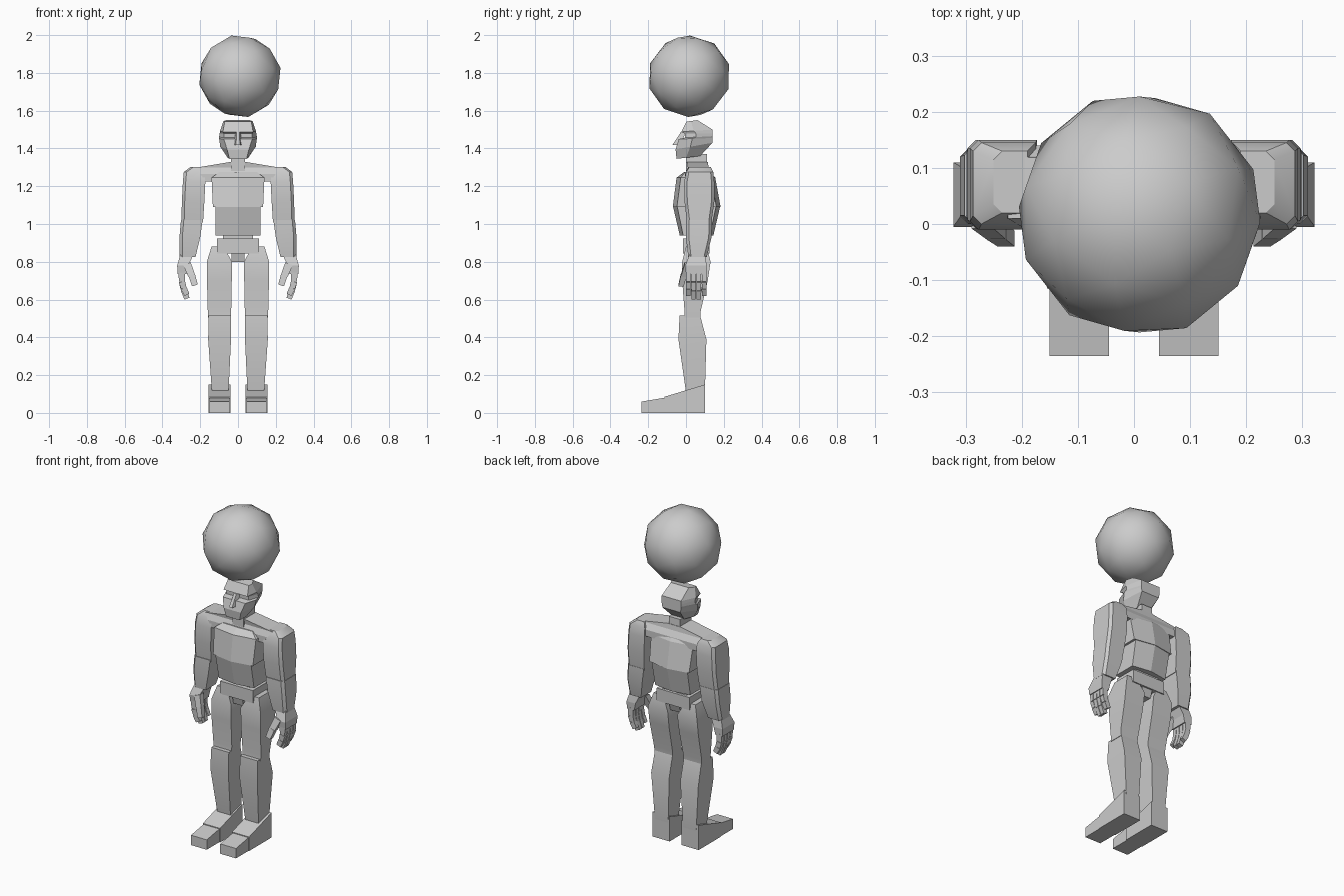
import bpy, bmesh, math
from mathutils import Vector, Matrix

grey = bpy.data.materials.new("plain grey")
grey.diffuse_color = (0.6, 0.6, 0.6, 1)


def finish(name, bm, angle=30):
    bmesh.ops.recalc_face_normals(bm, faces=bm.faces)
    me = bpy.data.meshes.new(name)
    bm.to_mesh(me)
    bm.free()
    me.materials.append(grey)
    ob = bpy.data.objects.new(name, me)
    bpy.context.collection.objects.link(ob)
    bpy.ops.object.select_all(action='DESELECT')
    ob.select_set(True)
    bpy.context.view_layer.objects.active = ob
    if angle:
        bpy.ops.object.shade_smooth_by_angle(angle=math.radians(angle))
    return ob


def loft(name, rings, angle=30):
    """Skin a list of point rings and cap both ends."""
    bm = bmesh.new()
    vs = [[bm.verts.new(p) for p in r] for r in rings]
    n = len(vs[0])
    for a, b in zip(vs, vs[1:]):
        for i in range(n):
            j = (i + 1) % n
            bm.faces.new((a[i], a[j], b[j], b[i]))
    bm.faces.new(vs[0][::-1])
    bm.faces.new(vs[-1])
    return finish(name, bm, angle)


def rect(z, x0, x1, y0, y1):
    return [(x0, y0, z), (x1, y0, z), (x1, y1, z), (x0, y1, z)]


def arm_ring(z, x0, x1, y0, y1, c=0.015):
    # outer edge chamfered, inner edge square
    return [(x0, y0, z), (x1 - c, y0, z), (x1, y0 + c, z),
            (x1, y1 - c, z), (x1 - c, y1, z), (x0, y1, z)]


def ridged(z, w, yf, yb, d):
    # torso section with a ridge down the middle of front and back
    return [(-w, yf + d, z), (0, yf, z), (w, yf + d, z),
            (w, yb - d, z), (0, yb, z), (-w, yb - d, z)]


def flip(rings, s):
    return [[(s * x, y, z) for x, y, z in r] for r in rings]


def bar(name, a, b, wx, wy, s):
    """Tapered four-sided segment from a to b."""
    a, b = Vector(a), Vector(b)
    d = (b - a).normalized()
    u = Vector((d.z, 0, -d.x)).normalized()
    rings = []
    for p, k in ((a, 1), (b, 0.88)):
        rings.append([p + u * wx * i * k / 2 + Vector((0, wy * j * k / 2, 0))
                      for i, j in ((-1, -1), (1, -1), (1, 1), (-1, 1))])
    loft(name, flip(rings, s), 0)


# Ball floating above the head
bm = bmesh.new()
bmesh.ops.create_icosphere(bm, subdivisions=2, radius=0.22,
                           matrix=Matrix.Translation((0.01, 0.017, 1.782))
                           @ Matrix.Rotation(0.3, 4, 'X') @ Matrix.Rotation(0.25, 4, 'Y'))
finish("ball", bm, 60)

# Head: front y, z, half width; back y, z, half width; side half width
head = [(-0.05, 1.345, 0.045, 0.075, 1.36, 0.04, 0.055),
        (-0.055, 1.395, 0.058, 0.14, 1.43, 0.06, 0.094),
        (-0.038, 1.45, 0.075, 0.14, 1.455, 0.065, 0.1),
        (-0.005, 1.457, 0.075, 0.14, 1.465, 0.065, 0.1),
        (-0.005, 1.478, 0.075, 0.14, 1.48, 0.065, 0.097),
        (-0.025, 1.488, 0.08, 0.14, 1.5, 0.065, 0.095),
        (0.003, 1.542, 0.07, 0.06, 1.55, 0.06, 0.077)]
rings = []
for yf, zf, wf, yb, zb, wb, wm in head:
    ym, zm = yf + (yb - yf) * 0.4, zf + (zb - zf) * 0.4
    rings.append([(-wf, yf, zf), (wf, yf, zf), (wm, ym, zm),
                  (wb, yb, zb), (-wb, yb, zb), (-wm, ym, zm)])
loft("head", rings, 0)
loft("nose", [[(-0.024, -0.03, 1.42), (-0.01, -0.072, 1.418), (0.01, -0.072, 1.418), (0.024, -0.03, 1.42)],
              [(-0.012, 0.0, 1.487), (-0.008, -0.027, 1.487), (0.008, -0.027, 1.487), (0.012, 0.0, 1.487)]], 0)

# Neck, shoulders and trunk
loft("neck", [rect(1.28, -0.037, 0.037, 0.0, 0.115), rect(1.37, -0.037, 0.037, 0.0, 0.11)])
loft("shoulder_yoke", [rect(1.225, -0.17, 0.17, -0.005, 0.14),
                       rect(1.265, -0.2, 0.2, -0.005, 0.14),
                       rect(1.298, -0.225, 0.225, 0.01, 0.12),
                       rect(1.328, -0.045, 0.045, 0.005, 0.115)], 0)
loft("chest", [ridged(1.09, 0.133, -0.07, 0.183, 0.022),
               ridged(1.245, 0.14, -0.05, 0.155, 0.022),
               ridged(1.275, 0.1, -0.01, 0.13, 0.005)], 0)
loft("abdomen", [ridged(0.94, 0.118, -0.033, 0.145, 0.018),
                 ridged(1.09, 0.12, -0.068, 0.18, 0.022)], 0)
loft("waist", [rect(0.9, -0.08, 0.08, 0.01, 0.11), rect(0.95, -0.08, 0.08, 0.01, 0.11)], 0)
loft("pelvis", [rect(0.845, -0.11, 0.11, -0.015, 0.125), rect(0.922, -0.11, 0.11, -0.015, 0.125)], 0)
loft("crotch", [rect(0.8, -0.034, 0.034, 0.005, 0.1), rect(0.86, -0.034, 0.034, -0.01, 0.12)], 0)

for s, side in ((-1, "left"), (1, "right")):
    # Arm
    loft(side + "_upper_arm", flip([
        arm_ring(1.01, 0.185, 0.3, 0.005, 0.135),
        arm_ring(1.12, 0.178, 0.297, -0.008, 0.15),
        arm_ring(1.22, 0.173, 0.292, -0.01, 0.15),
        arm_ring(1.275, 0.175, 0.287, 0.0, 0.145),
        arm_ring(1.303, 0.19, 0.25, 0.02, 0.13)], s))
    loft(side + "_forearm", flip([
        arm_ring(0.825, 0.225, 0.31, 0.012, 0.11),
        arm_ring(0.93, 0.2, 0.31, 0.0, 0.135),
        arm_ring(1.02, 0.187, 0.302, 0.0, 0.138)], s))
    # Hand with four curled fingers and a thumb
    loft(side + "_palm", flip([
        rect(0.735, 0.272, 0.32, 0.0, 0.108),
        rect(0.78, 0.262, 0.322, -0.005, 0.11),
        rect(0.84, 0.235, 0.305, 0.02, 0.1)], s), 0)
    for i in range(4):
        y = 0.012 + i * 0.028
        t = 0.02 if i in (0, 3) else 0.0
        pts = [(0.297, y, 0.745), (0.297, y, 0.695), (0.287, y, 0.65 + t / 2), (0.27, y, 0.605 + t)]
        for k in range(3):
            bar(f"{side}_finger_{i}_{k}", pts[k], pts[k + 1], 0.036 - k * 0.002, 0.026, s)
    bar(side + "_thumb_base", (0.27, 0.01, 0.79), (0.245, -0.012, 0.725), 0.042, 0.036, s)
    bar(side + "_thumb_tip", (0.245, -0.012, 0.73), (0.228, -0.026, 0.675), 0.036, 0.032, s)

    # Leg
    loft(side + "_thigh", flip([
        rect(0.505, 0.038, 0.158, -0.01, 0.075),
        rect(0.54, 0.036, 0.16, -0.008, 0.078),
        rect(0.7, 0.033, 0.164, -0.02, 0.115),
        rect(0.8, 0.032, 0.165, -0.02, 0.13),
        rect(0.88, 0.075, 0.14, 0.0, 0.11)], s))
    loft(side + "_shin", flip([
        rect(0.11, 0.05, 0.138, 0.0, 0.1),
        rect(0.39, 0.037, 0.158, -0.04, 0.108),
        rect(0.515, 0.038, 0.155, -0.034, 0.075)], s))

    # Foot: side profile swept across its width
    prof = [(-0.115, 0), (0.1, 0), (0.1, 0.15), (-0.115, 0.085)]
    toe = [(-0.235, 0), (-0.115, 0), (-0.115, 0.08), (-0.235, 0.06)]
    for name, p, x0, x1 in (("heel", prof, 0.04, 0.155), ("toe", toe, 0.045, 0.151)):
        loft(f"{side}_{name}", flip([[(x, y, z) for y, z in p] for x in (x0, x1)], s), 0)
